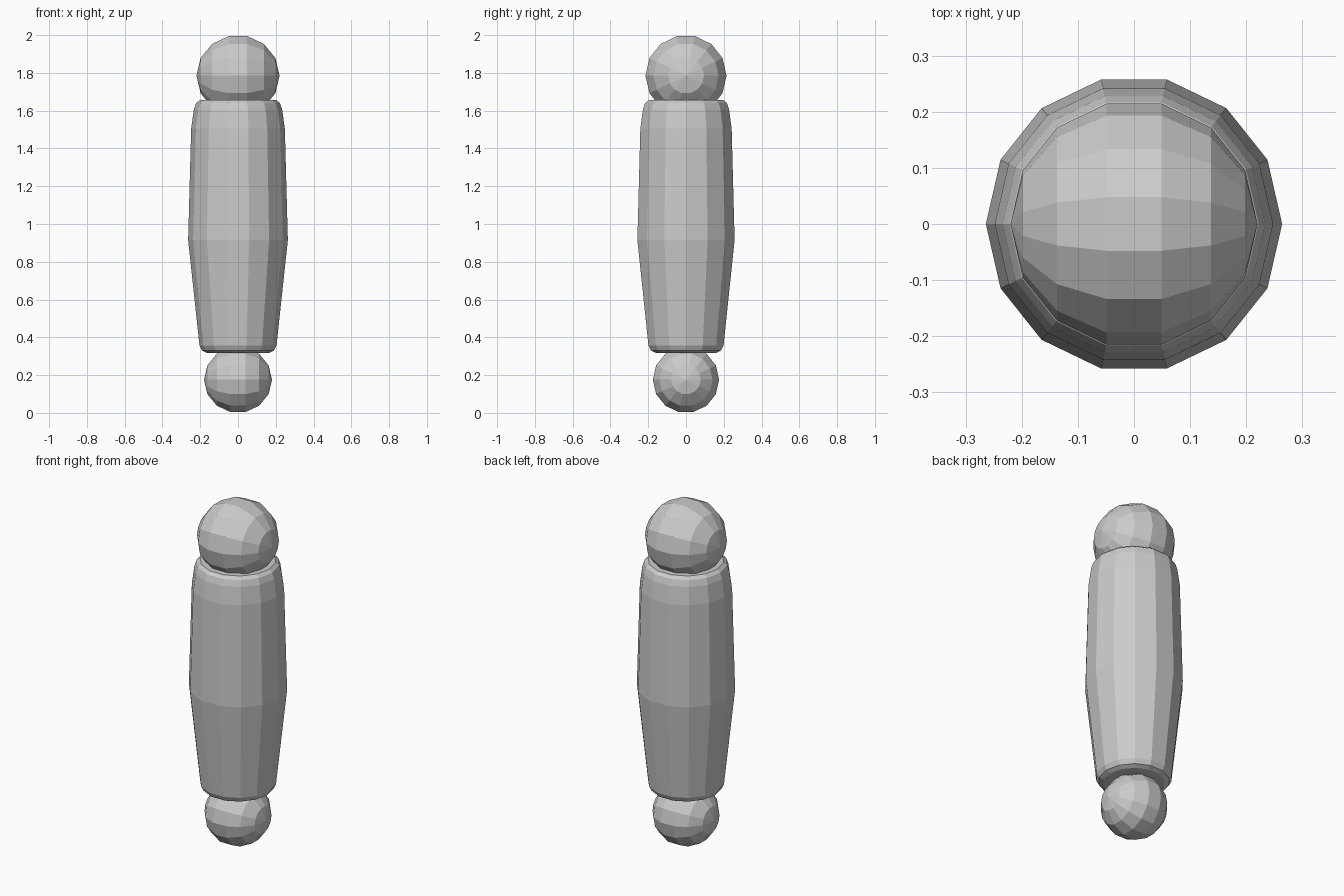
import bpy, bmesh
from math import cos, sin, pi, radians
from mathutils import Matrix

if "Cube" in bpy.data.objects:
    bpy.data.objects.remove(bpy.data.objects["Cube"])

SIDES = 14


def finish(name, bm):
    bmesh.ops.recalc_face_normals(bm, faces=bm.faces[:])
    mesh = bpy.data.meshes.new(name)
    bm.to_mesh(mesh)
    bm.free()
    obj = bpy.data.objects.new(name, mesh)
    bpy.context.collection.objects.link(obj)
    return obj


def ball(name, radius, z):
    # Low-poly sphere with its poles on the x axis
    bm = bmesh.new()
    turn = Matrix.Translation((0, 0, z)) @ Matrix.Rotation(radians(90), 4, 'Y')
    bmesh.ops.create_uvsphere(bm, u_segments=SIDES, v_segments=7,
                              radius=radius, matrix=turn)
    return finish(name, bm)


def lathe(name, profile):
    # Faceted turned body with flat caps
    bm = bmesh.new()
    rings = [[bm.verts.new((r * cos(2 * pi * i / SIDES), r * sin(2 * pi * i / SIDES), z))
              for i in range(SIDES)] for r, z in profile]
    for a, b in zip(rings, rings[1:]):
        for i in range(SIDES):
            j = (i + 1) % SIDES
            bm.faces.new((a[i], a[j], b[j], b[i]))
    bm.faces.new(rings[0][::-1])
    bm.faces.new(rings[-1])
    return finish(name, bm)


# Equator ring of each ball sits slightly inside its radius
EQUATOR = cos(pi / SIDES)

ball("lower_joint", 0.18, 0.18 * EQUATOR)
lathe("limb_body", [(0.165, 0.318), (0.19, 0.33), (0.204, 0.357), (0.264, 0.915),
                    (0.248, 1.505), (0.234, 1.605), (0.222, 1.64), (0.203, 1.656)])
ball("upper_joint", 0.22, 2 - 0.22 * EQUATOR)
